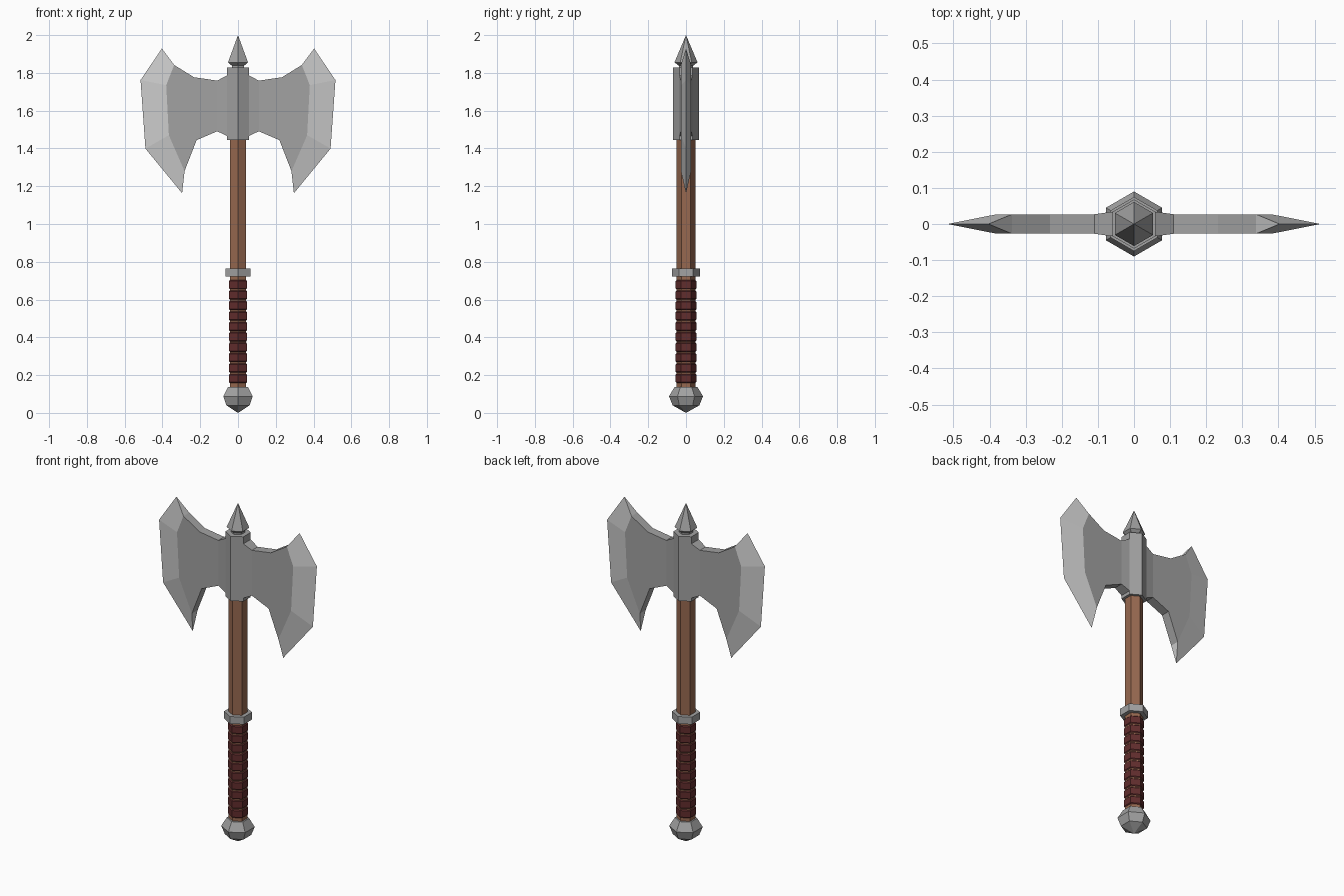
import bpy, bmesh, math

if "Cube" in bpy.data.objects:
    bpy.data.objects.remove(bpy.data.objects["Cube"])


def material(name, rgb):
    m = bpy.data.materials.new(name)
    m.diffuse_color = (*rgb, 1)
    m.use_nodes = True
    m.node_tree.nodes["Principled BSDF"].inputs["Base Color"].default_value = m.diffuse_color
    return m


STEEL = material("steel", (0.36, 0.36, 0.36))
EDGE = material("sharpened steel", (0.60, 0.60, 0.60))
WOOD = material("brown wood", (0.31, 0.14, 0.08))
LEATHER = material("dark red leather", (0.12, 0.026, 0.026))


def finish(name, bm, mats):
    bmesh.ops.recalc_face_normals(bm, faces=bm.faces)
    me = bpy.data.meshes.new(name)
    bm.to_mesh(me)
    bm.free()
    for m in mats:
        me.materials.append(m)
    ob = bpy.data.objects.new(name, me)
    bpy.context.collection.objects.link(ob)
    return ob


def hex_lathe(name, profile, mat, sides=6):
    """Turn an (r, z) profile into a six-sided solid with a corner facing -y."""
    bm = bmesh.new()
    rings = []
    for r, z in profile:
        if r == 0:
            rings.append([bm.verts.new((0, 0, z))])
        else:
            rings.append([bm.verts.new((r * math.cos(a), r * math.sin(a), z))
                          for a in (2 * math.pi * i / sides - math.pi / 2 for i in range(sides))])
    for lo, hi in zip(rings, rings[1:]):
        for i in range(sides):
            j = (i + 1) % sides
            if len(lo) == 1:
                bm.faces.new((lo[0], hi[j], hi[i]))
            elif len(hi) == 1:
                bm.faces.new((lo[i], lo[j], hi[0]))
            else:
                bm.faces.new((lo[i], lo[j], hi[j], hi[i]))
    for ring in (rings[0], rings[-1]):
        if len(ring) > 1:
            bm.faces.new(ring)
    return finish(name, bm, [mat])


# Handle, pommel, collar, socket and top spike
hex_lathe("handle", [(0.05, 0.10), (0.05, 1.80)], WOOD)
hex_lathe("pommel", [(0, 0), (0.071, 0.04), (0.09, 0.088), (0.06, 0.138)], STEEL)
hex_lathe("collar", [(0.075, 0.722), (0.075, 0.765)], STEEL)
hex_lathe("socket", [(0.068, 1.446), (0.068, 1.828)], STEEL)
hex_lathe("top_spike", [(0.038, 1.82), (0.038, 1.838), (0.061, 1.856), (0, 2.0)], STEEL)

# Leather grip bands
BANDS, Z0, Z1, GAP = 10, 0.158, 0.710, 0.007
step = (Z1 - Z0) / BANDS
for k in range(BANDS):
    a = Z0 + k * step
    b = a + step - GAP
    hex_lathe(f"grip_band_{k + 1}",
              [(0.050, a), (0.055, a + 0.005), (0.055, b - 0.005), (0.050, b)], LEATHER)

# Blade outlines in (x, z): flat plate and sharpened edge
T = 0.027
PLATE = [(0.11, 1.491), (0.219, 1.444), (0.283, 1.28), (0.366, 1.47),
         (0.38, 1.735), (0.338, 1.842), (0.233, 1.777), (0.11, 1.759)]
RIM = [(0.296, 1.163), (0.49, 1.399), (0.516, 1.762), (0.403, 1.929)]
ROOT = [(0.045, 1.459), (0.045, 1.794)]


def blade(name, side):
    bm = bmesh.new()

    def row(points, y):
        return [bm.verts.new((side * x, y, z)) for x, z in points]

    front, back = row(PLATE, -T), row(PLATE, T)
    root_f, root_b = row(ROOT, -0.036), row(ROOT, 0.036)
    rim = row(RIM, 0)
    # flat cheeks and the flared root running into the socket
    for p, r in ((front, root_f), (back, root_b)):
        bm.faces.new(p)
        bm.faces.new((r[0], p[0], p[7], r[1]))
    for i in (0, 1, 5, 6):
        bm.faces.new((front[i], front[i + 1], back[i + 1], back[i]))
    bm.faces.new((root_f[0], front[0], back[0], root_b[0]))
    bm.faces.new((root_f[1], front[7], back[7], root_b[1]))
    bm.faces.new((root_f[0], root_f[1], root_b[1], root_b[0]))
    # sharpened bevels and the two horn tips
    bevels = [bm.faces.new((p[i + 2], p[i + 3], rim[i + 1], rim[i]))
              for p in (front, back) for i in range(3)]
    bevels.append(bm.faces.new((front[2], back[2], rim[0])))
    bevels.append(bm.faces.new((front[5], back[5], rim[3])))
    for f in bevels:
        f.material_index = 1
    finish(name, bm, [STEEL, EDGE])


blade("right_blade", 1)
blade("left_blade", -1)
